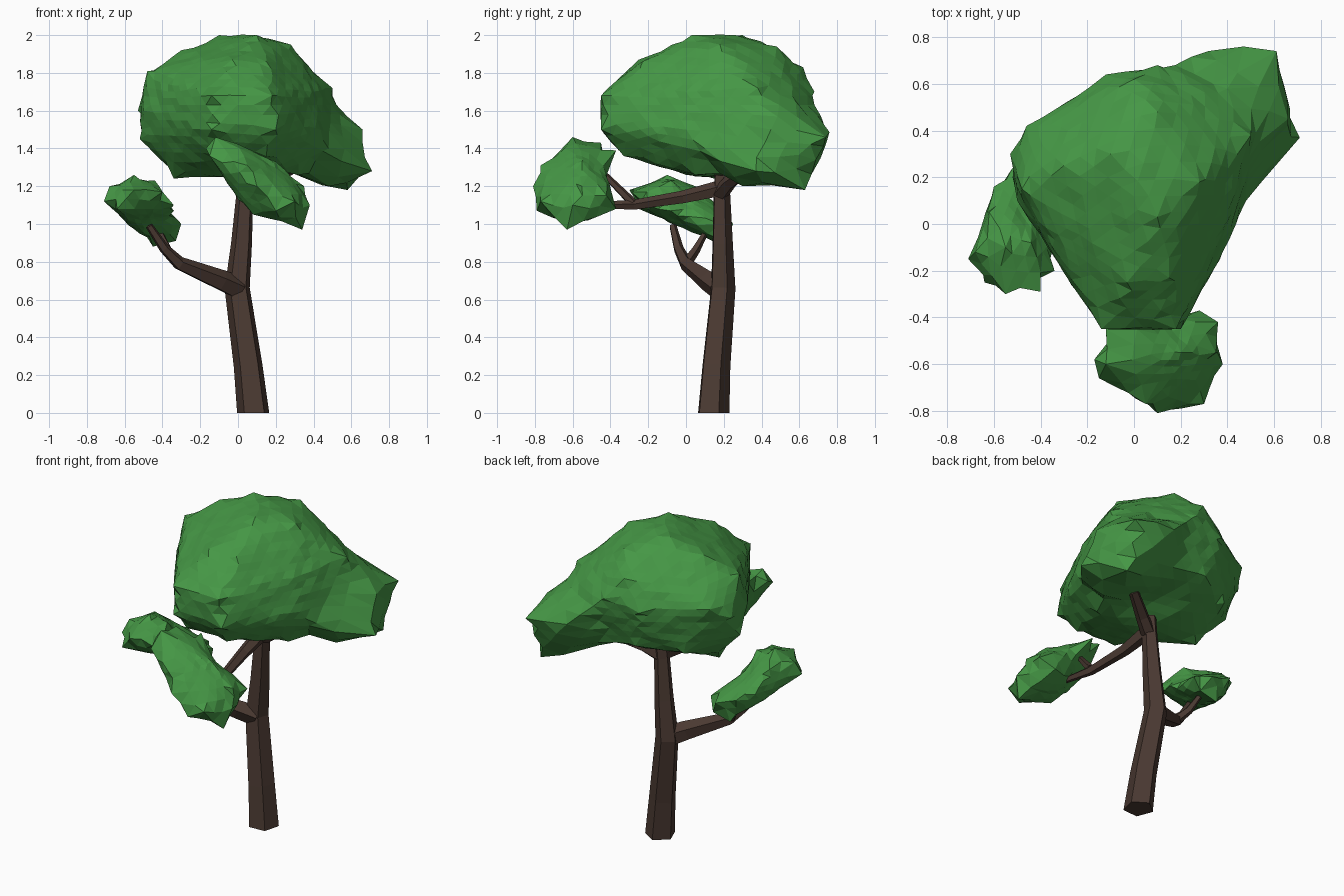
import bpy, bmesh, math, random
from mathutils import Vector
from mathutils.bvhtree import BVHTree

random.seed(4)


def material(name, rgb):
    m = bpy.data.materials.new(name)
    m.diffuse_color = (*rgb, 1)
    return m


BARK = material("bark", (0.07, 0.042, 0.032))
LEAF = material("leaves", (0.06, 0.31, 0.06))


def finish(bm, name, mat):
    bmesh.ops.recalc_face_normals(bm, faces=bm.faces)
    me = bpy.data.meshes.new(name)
    bm.to_mesh(me)
    bm.free()
    me.materials.append(mat)
    ob = bpy.data.objects.new(name, me)
    bpy.context.collection.objects.link(ob)
    return ob


def limb(name, path, sides=5):
    """Tapered low-poly tube through (x, y, z, radius) points."""
    bm = bmesh.new()
    pts = [Vector(p[:3]) for p in path]
    rings = []
    for i, p in enumerate(pts):
        t = pts[min(i + 1, len(pts) - 1)] - pts[max(i - 1, 0)]
        q = Vector((0, 0, 1)).rotation_difference(t)
        ring = []
        for k in range(sides):
            a = math.tau * (k + 0.3) / sides
            v = p + q @ Vector((math.cos(a), math.sin(a), 0)) * path[i][3]
            v.z = max(v.z, 0)
            ring.append(bm.verts.new(v))
        rings.append(ring)
    for a, b in zip(rings, rings[1:]):
        for k in range(sides):
            n = (k + 1) % sides
            bm.faces.new((a[k], a[n], b[n], b[k]))
    bm.faces.new(rings[0])
    bm.faces.new(rings[-1])
    return finish(bm, name, BARK)


def hull_tree(points):
    hull = bmesh.new()
    for p in points:
        hull.verts.new(p)
    bmesh.ops.convex_hull(hull, input=hull.verts)
    tree = BVHTree.FromBMesh(hull)
    hull.free()
    return tree


def foliage(name, lobes, level, bump, dents=()):
    """Faceted leaf mass: a sphere wrapped on the hulls of guide points,
    with (x, y, z, radius, depth) dents pushed in."""
    trees = [hull_tree(l) for l in lobes]
    points = [Vector(p) for l in lobes for p in l]
    size = Vector([max(p[i] for p in points) - min(p[i] for p in points) for i in range(3)])
    centre = sum((Vector(p) for p in lobes[0]), Vector()) / len(lobes[0])
    bm = bmesh.new()
    bmesh.ops.create_icosphere(bm, subdivisions=level, radius=1)
    for v in bm.verts:
        d = (v.co * size).normalized()
        reach = [t.ray_cast(centre, d)[3] or 0 for t in trees]
        v.co = centre + d * max(reach)
    bmesh.ops.smooth_vert(bm, verts=bm.verts, factor=0.25,
                          use_axis_x=True, use_axis_y=True, use_axis_z=True)
    for v in bm.verts:
        inward = (centre - v.co).normalized()
        push = random.uniform(-bump, bump)
        for x, y, z, r, depth in dents:
            f = 1 - (v.co - Vector((x, y, z))).length / r
            push += depth * max(f, 0) ** 0.7
        v.co += inward * push
    # keep the outer corners crisp
    for p in points:
        near = min(bm.verts, key=lambda v: (v.co - p).length)
        if (near.co - p).length < 0.09 and (p - centre).length > (near.co - centre).length:
            near.co = p
    return finish(bm, name, LEAF)


# Trunk, bending into the crown
limb("trunk", [(0.082, 0.14, -0.02, 0.09), (0.055, 0.155, 0.25, 0.08),
               (-0.003, 0.192, 0.66, 0.07), (0.02, 0.19, 0.9, 0.058),
               (0.037, 0.187, 1.16, 0.047), (0.045, 0.19, 1.26, 0.045)])
limb("crown_branch", [(0.04, 0.18, 1.16, 0.045), (0.13, 0.23, 1.22, 0.04),
                      (0.28, 0.33, 1.29, 0.03)])

# Left branch with a small fork
limb("left_branch", [(0.0, 0.18, 0.66, 0.065), (-0.09, 0.12, 0.70, 0.058),
                     (-0.31, 0.0, 0.79, 0.038), (-0.39, -0.04, 0.87, 0.028),
                     (-0.47, -0.07, 0.99, 0.02)])
limb("left_fork", [(-0.31, 0.0, 0.79, 0.03), (-0.37, 0.05, 0.86, 0.024),
                   (-0.41, 0.1, 0.95, 0.016)])

# Front branch with a small fork
limb("front_branch", [(0.035, 0.2, 1.19, 0.047), (0.05, -0.02, 1.14, 0.036),
                      (0.09, -0.28, 1.1, 0.028), (0.13, -0.46, 1.1, 0.018)])
limb("front_fork", [(0.09, -0.28, 1.11, 0.025), (0.07, -0.34, 1.17, 0.022),
                    (0.03, -0.45, 1.28, 0.016)])

# Crown: a dome with a low tongue toward the back right
dome = [(-0.34, 0.15, 1.24), (0.0, 0.0, 1.26), (0.32, 0.05, 1.26),
        (-0.3, 0.45, 1.37), (-0.05, 0.58, 1.4), (0.2, 0.58, 1.36),
        (-0.13, -0.33, 1.37), (0.15, -0.33, 1.36),
        (-0.53, 0.3, 1.6), (-0.52, 0.2, 1.45), (-0.5, 0.1, 1.6),
        (-0.46, 0.42, 1.68), (-0.48, 0.15, 1.81),
        (-0.14, -0.45, 1.5), (-0.14, -0.45, 1.68), (0.2, -0.45, 1.5), (0.18, -0.45, 1.68),
        (0.3, -0.29, 1.5), (0.43, -0.02, 1.5), (0.48, 0.1, 1.4),
        (-0.12, 0.64, 1.65), (0.1, 0.68, 1.7), (0.0, 0.62, 1.83), (0.4, 0.58, 1.65),
        (-0.1, 0.3, 2.0), (0.1, 0.03, 2.0), (0.06, 0.25, 2.0),
        (0.28, 0.18, 1.95), (0.1, 0.48, 1.94), (-0.03, -0.25, 1.87), (0.15, -0.23, 1.86),
        (0.5, 0.38, 1.72), (0.39, 0.0, 1.7), (-0.3, 0.25, 1.92), (-0.34, 0.0, 1.77)]
tongue = [(0.58, 0.63, 1.18), (0.42, 0.6, 1.2), (0.38, 0.81, 1.51), (0.61, 0.74, 1.46),
          (0.66, 0.45, 1.5), (0.71, 0.37, 1.28), (0.66, 0.25, 1.27), (0.48, 0.3, 1.2),
          (0.5, 0.4, 1.68), (0.12, 0.66, 1.66), (0.2, 0.57, 1.33), (0.3, 0.15, 1.27),
          (-0.25, -0.1, 1.6), (-0.1, 0.0, 1.4), (-0.1, 0.1, 1.85), (0.2, -0.1, 1.6)]
foliage("crown_foliage", [dome, tongue], 4, 0.005, [(0.18, 0.36, 1.25, 0.25, 0.05)])

front = [(-0.17, -0.58, 1.4), (-0.12, -0.6, 1.46), (-0.12, -0.45, 1.43), (0.0, -0.37, 1.39),
         (0.03, -0.6, 1.42), (0.2, -0.55, 1.33), (0.35, -0.55, 1.2), (0.36, -0.42, 1.15),
         (0.28, -0.37, 1.08), (0.38, -0.6, 1.1), (0.34, -0.63, 0.97), (0.3, -0.77, 1.12),
         (0.1, -0.81, 1.2), (0.05, -0.77, 1.31), (-0.15, -0.66, 1.36), (0.08, -0.65, 1.05),
         (0.25, -0.55, 1.02), (0.15, -0.4, 1.06), (0.0, -0.6, 1.13), (-0.08, -0.5, 1.25),
         (0.2, -0.79, 1.07)]
foliage("front_foliage", [front], 3, 0.005, [(0.08, -0.39, 1.23, 0.2, 0.045)])

left = [(-0.71, -0.15, 1.12), (-0.68, -0.12, 1.2), (-0.64, -0.25, 1.08), (-0.55, -0.3, 1.18),
        (-0.4, -0.29, 1.17), (-0.34, -0.2, 1.1), (-0.34, -0.08, 1.07), (-0.55, -0.1, 1.26),
        (-0.44, -0.08, 1.23), (-0.62, 0.05, 1.2), (-0.6, 0.16, 1.08), (-0.52, 0.24, 1.05),
        (-0.38, 0.25, 1.0), (-0.3, 0.18, 1.0), (-0.33, 0.2, 0.91), (-0.45, 0.2, 0.88),
        (-0.54, 0.15, 0.95), (-0.45, -0.18, 1.06), (-0.6, 0.0, 1.03), (-0.45, 0.0, 1.0)]
foliage("left_foliage", [left], 3, 0.005, [(-0.37, 0.0, 1.1, 0.17, 0.04)])
